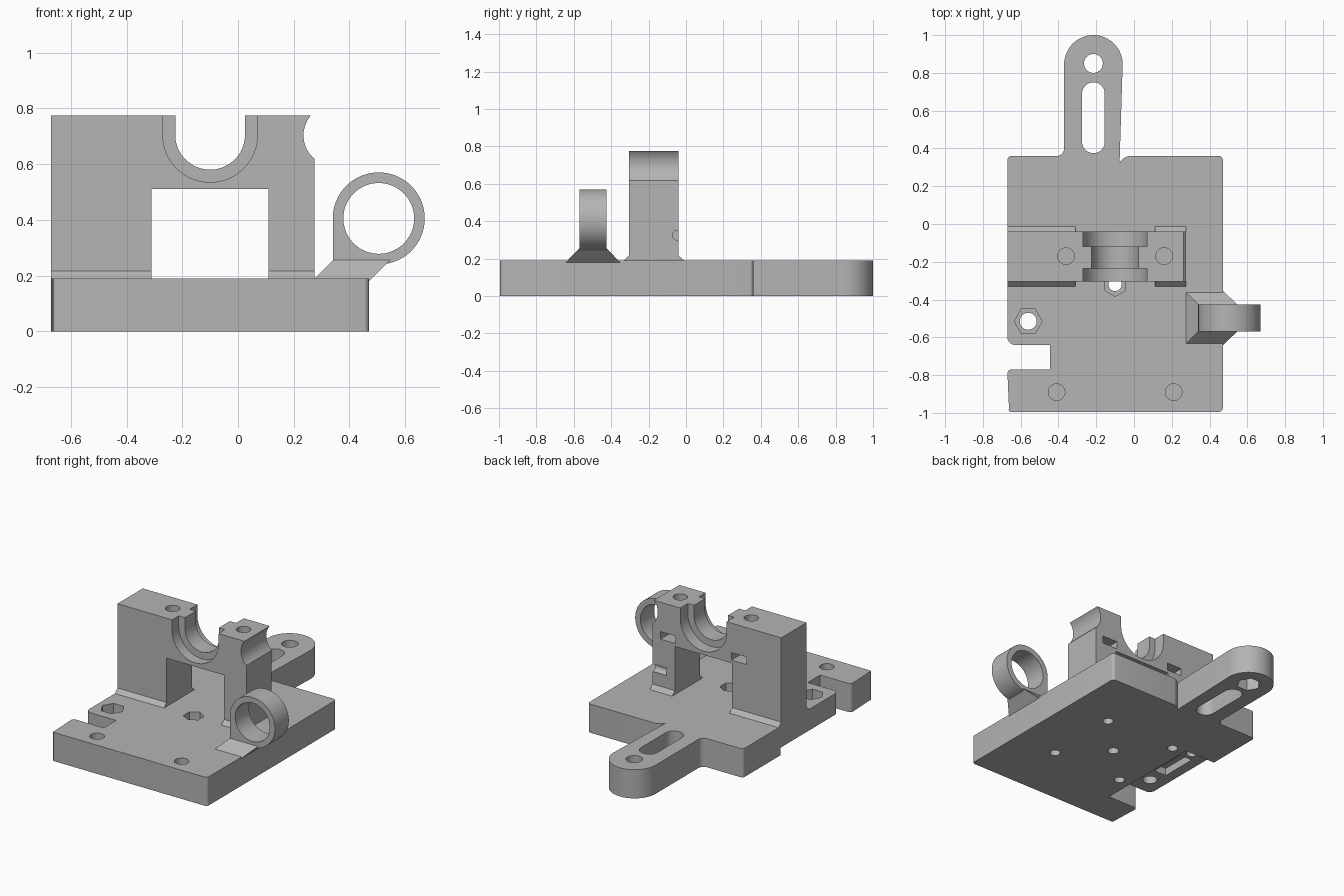
import bpy, bmesh, math
from mathutils import Vector

if "Cube" in bpy.data.objects:
    bpy.data.objects.remove(bpy.data.objects["Cube"])

grey = bpy.data.materials.new("plain_grey")
grey.diffuse_color = (0.46, 0.46, 0.46, 1)
grey.use_nodes = True
grey.node_tree.nodes["Principled BSDF"].inputs["Base Color"].default_value = grey.diffuse_color


def make(name, bm):
    bmesh.ops.recalc_face_normals(bm, faces=bm.faces)
    me = bpy.data.meshes.new(name)
    bm.to_mesh(me)
    bm.free()
    ob = bpy.data.objects.new(name, me)
    bpy.context.collection.objects.link(ob)
    me.materials.append(grey)
    return ob


def prism(name, pts, a, b, axis="z"):
    """Extrude a 2D profile from a to b along an axis."""
    place = {"z": lambda p, t: (p[0], p[1], t),
             "y": lambda p, t: (p[0], t, p[1]),
             "x": lambda p, t: (t, p[0], p[1])}[axis]
    bm = bmesh.new()
    lo = [bm.verts.new(place(p, a)) for p in pts]
    hi = [bm.verts.new(place(p, b)) for p in pts]
    n = len(pts)
    bm.faces.new(lo)
    bm.faces.new(hi)
    for i in range(n):
        j = (i + 1) % n
        bm.faces.new((lo[i], lo[j], hi[j], hi[i]))
    return make(name, bm)


def arc(cx, cy, r, a0, a1, n=32):
    return [(cx + r * math.cos(math.radians(a0 + (a1 - a0) * i / n)),
             cy + r * math.sin(math.radians(a0 + (a1 - a0) * i / n))) for i in range(n + 1)]


def circle(cx, cy, r, n=40, start=0):
    return arc(cx, cy, r, start, start + 360, n)[:-1]


def rect(x0, y0, x1, y1):
    return [(x0, y0), (x1, y0), (x1, y1), (x0, y1)]


def rounded(corners, n=6):
    """Polygon of (x, y, radius) with right-angled corners filleted."""
    out = []
    for i, (x, y, r) in enumerate(corners):
        p = Vector((x, y))
        if r == 0:
            out.append((x, y))
            continue
        u = (Vector(corners[i - 1][:2]) - p).normalized()
        v = (Vector(corners[(i + 1) % len(corners)][:2]) - p).normalized()
        c = p + (u + v) * r
        for k in range(n + 1):
            t = math.pi / 2 * k / n
            out.append(tuple(c - v * r * math.cos(t) - u * r * math.sin(t)))
    return out


def cut(ob, pts, a, b, axis="z"):
    tool = prism("cutter", pts, a, b, axis)
    mod = ob.modifiers.new("cut", "BOOLEAN")
    mod.operation, mod.solver, mod.object = "DIFFERENCE", "EXACT", tool
    dg = bpy.context.evaluated_depsgraph_get()
    me = bpy.data.meshes.new_from_object(ob.evaluated_get(dg))
    ob.modifiers.clear()
    ob.data = me
    bpy.data.objects.remove(tool)


def smooth(ob):
    bpy.ops.object.select_all(action="DESELECT")
    ob.select_set(True)
    bpy.context.view_layer.objects.active = ob
    bpy.ops.object.shade_smooth_by_angle(angle=math.radians(30))


T = 0.19  # plate thickness

# Base plate with side notch and rounded tongue
outline = rounded([(-0.67, -0.995, .02), (0.47, -0.995, .02), (0.47, 0.36, .02), (-0.06, 0.36, .04)])
outline += arc(-0.215, 0.845, 0.155, 0, 180)
outline += rounded([(-0.37, 0.845, 0), (-0.37, 0.36, .04), (-0.67, 0.36, .02), (-0.67, -0.64, .04),
                    (-0.445, -0.64, 0), (-0.445, -0.77, 0), (-0.67, -0.77, .02), (-0.67, -0.9, 0)])[1:-1]
plate = prism("base_plate", outline, 0, T)
# underside relief along the left edge, with a shallow pocket
cut(plate, rect(-0.8, -0.7, -0.445, -0.03), -0.1, 0.05)
cut(plate, rect(-0.60, -0.41, -0.51, -0.16), 0, 0.10)
cut(plate, circle(-0.55, -0.10, 0.035, 24), 0, 0.14)
# tongue slot, hole and nut recess
cut(plate, arc(-0.215, 0.69, 0.06, 0, 180, 16) + arc(-0.215, 0.435, 0.06, 180, 360, 16), -0.1, 0.3)
cut(plate, circle(-0.215, 0.85, 0.05), -0.1, 0.3)
cut(plate, circle(-0.215, 0.85, 0.075, 6), -0.1, 0.08)
# hex pockets with through holes
for x, y, r, hole, start in ((-0.56, -0.515, 0.074, 0.045, 0), (-0.10, -0.32, 0.063, 0.035, 30)):
    cut(plate, circle(x, y, hole), -0.1, 0.3)
    cut(plate, circle(x, y, r, 6, start), 0.12, 0.3)
# blind holes, front top and four underneath
for x in (-0.41, 0.21):
    cut(plate, circle(x, -0.89, 0.044), 0.04, 0.3)
for x in (-0.36, 0.16):
    for y in (-0.06, -0.57):
        cut(plate, circle(x, y, 0.033, 24), -0.1, 0.12)
smooth(plate)

# Upright bearing bridge
Y0, Y1, TOP = -0.305, -0.04, 0.775
bridge = prism("bearing_bridge", [(-0.67, T), (-0.31, T), (-0.31, 0.51), (0.11, 0.51), (0.11, T),
                                  (0.275, T), (0.275, TOP), (-0.67, TOP)], Y0, Y1, "y")


def saddle(r):
    return arc(-0.10, 0.705, r, 180, 360, 40) + [(-0.10 + r, 1), (-0.10 - r, 1)]


cut(bridge, saddle(0.125), -0.5, 0.2, "y")
cut(bridge, saddle(0.17), -0.5, -0.235, "y")
cut(bridge, saddle(0.17), -0.12, 0.2, "y")
cut(bridge, circle(0.345, 0.703, 0.11, 64), -0.5, 0.2, "y")
# clamp screw holes and nut slots
for x in (-0.36, 0.16):
    cut(bridge, circle(x, -0.17, 0.044), 0.46, 1)
    cut(bridge, rect(x - 0.055, 0.53, x + 0.055, 0.58), -0.23, 0.1, "y")
cut(bridge, circle(-0.047, 0.325, 0.026, 24), 0.17, 0.4, "x")
smooth(bridge)

# Chamfer strips at the feet of the legs
for side, x0, x1 in (("left", -0.67, -0.31), ("right", 0.11, 0.275)):
    for end, y, d in (("front", Y0, -0.027), ("back", Y1, 0.027)):
        prism(f"{side}_{end}_foot_chamfer", [(y, T), (y + d, T), (y, T + 0.027)], x0, x1, "x")

# Rod ring with flared foot
ring = prism("rod_ring", [(0.34, 0.24)] + arc(0.505, 0.405, 0.165, 180, -90, 64), -0.57, -0.425, "y")
cut(ring, circle(0.505, 0.405, 0.127, 64), -1, 0.2, "y")
smooth(ring)

bm = bmesh.new()
lo = [bm.verts.new((x, y, 0.178)) for x, y in rect(0.263, -0.645, 0.468, -0.35)]
hi = [bm.verts.new((x, y, 0.255)) for x, y in rect(0.34, -0.57, 0.545, -0.425)]
bm.faces.new(lo)
bm.faces.new(hi)
for i in range(4):
    j = (i + 1) % 4
    bm.faces.new((lo[i], lo[j], hi[j], hi[i]))
make("ring_foot", bm)
